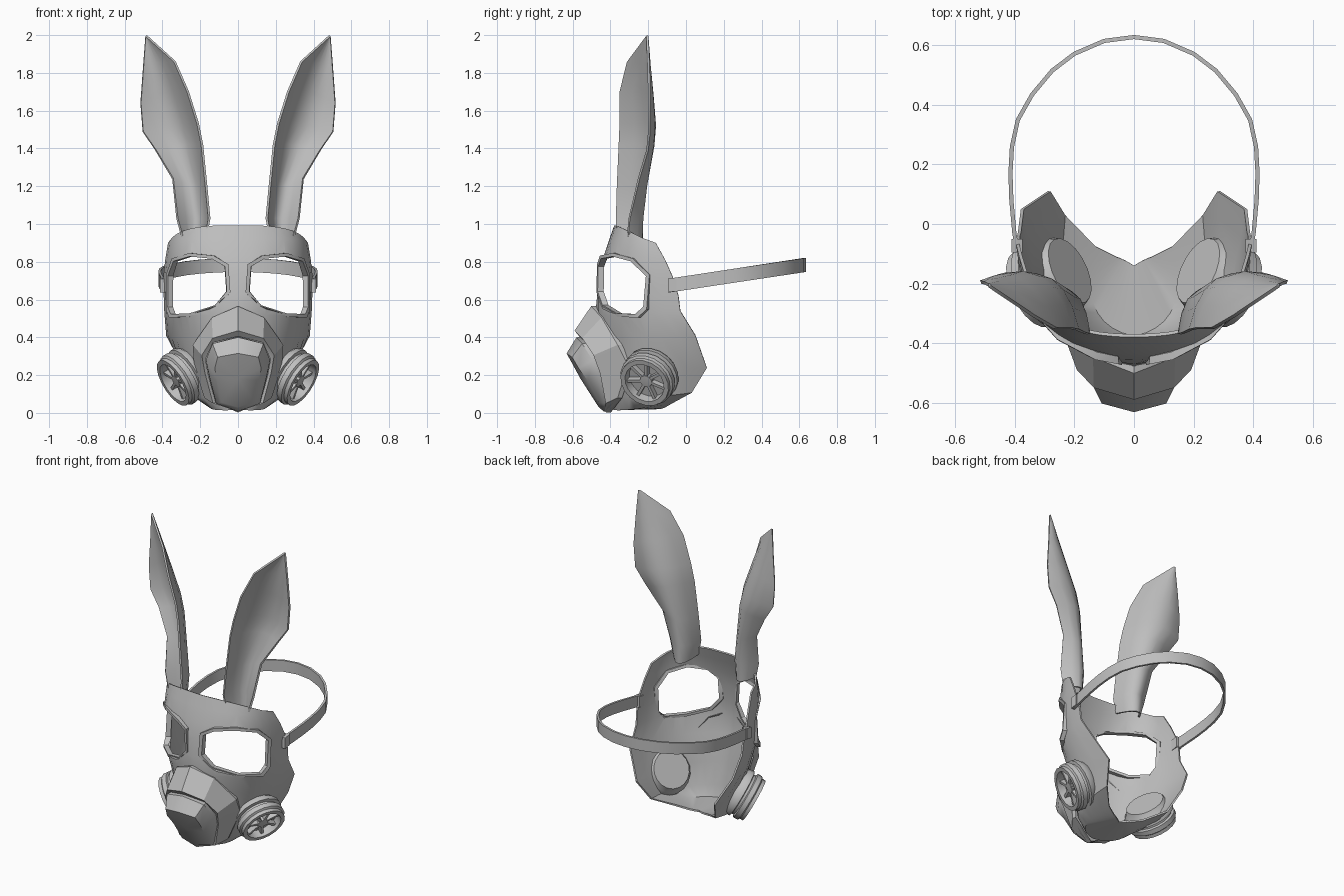
import bpy, bmesh, math
from mathutils import Vector as V

if "Cube" in bpy.data.objects:
    bpy.data.objects.remove(bpy.data.objects["Cube"])

grey = bpy.data.materials.new("matte_grey")
grey.diffuse_color = (0.52, 0.52, 0.52, 1)
grey.use_nodes = True
grey.node_tree.nodes["Principled BSDF"].inputs["Base Color"].default_value = grey.diffuse_color


def make(name, verts, faces):
    """Mesh object from points and faces, welded."""
    bm = bmesh.new()
    vs = [bm.verts.new(v) for v in verts]
    for f in faces:
        bm.faces.new([vs[i] for i in f])
    bmesh.ops.remove_doubles(bm, verts=bm.verts, dist=0.0005)
    bmesh.ops.recalc_face_normals(bm, faces=bm.faces)
    me = bpy.data.meshes.new(name)
    bm.to_mesh(me)
    bm.free()
    ob = bpy.data.objects.new(name, me)
    bpy.context.collection.objects.link(ob)
    me.materials.append(grey)
    return ob


def loft(name, rows, ring=False, caps=False, loop=False):
    """Skin rows of points; ring closes each row, loop joins last row to first."""
    n, m = len(rows[0]), len(rows)
    faces = [(r * n + c, r * n + (c + 1) % n, (r + 1) % m * n + (c + 1) % n, (r + 1) % m * n + c)
             for r in range(m if loop else m - 1) for c in range(n if ring else n - 1)]
    if caps:
        faces += [tuple(range(n)), tuple(range((m - 1) * n, m * n))]
    return make(name, [p for r in rows for p in r], faces)


def finish(ob, thick=0, mirror=True, cutter=None, angle=35):
    """Mirror, thicken, cut, then shade smooth with sharp edges kept."""
    bpy.ops.object.select_all(action='DESELECT')
    bpy.context.view_layer.objects.active = ob
    ob.select_set(True)
    if mirror:
        md = ob.modifiers.new("mirror", 'MIRROR')
        md.merge_threshold = 0.002
    if thick:
        md = ob.modifiers.new("thick", 'SOLIDIFY')
        md.thickness, md.offset = thick, 0
    if cutter:
        md = ob.modifiers.new("cut", 'BOOLEAN')
        md.object, md.solver = cutter, 'EXACT'
    for md in list(ob.modifiers):
        bpy.ops.object.modifier_apply(modifier=md.name)
    bm = bmesh.new()
    bm.from_mesh(ob.data)
    bmesh.ops.recalc_face_normals(bm, faces=bm.faces)
    bm.to_mesh(ob.data)
    bm.free()
    bpy.ops.object.shade_smooth_by_angle(angle=math.radians(angle))
    return ob


def bezier(a, k, b, n):
    return [a * (1 - t) ** 2 + k * 2 * t * (1 - t) + b * t * t for t in (i / n for i in range(n + 1))]


# Eye openings: rim points, pushed out and in from an axis inside the face
eye = [V(p) for p in [(.055, -.455, .785), (.13, -.44, .83), (.25, -.375, .843), (.338, -.275, .815),
                      (.366, -.19, .73), (.367, -.205, .55), (.352, -.25, .508), (.25, -.35, .512),
                      (.11, -.43, .56), (.045, -.458, .64)]]
mid = sum(eye, V()) / len(eye)


def rim(scale, push):
    out = []
    for p in eye:
        d = V((p.x - .08, p.y + .05, 0)).normalized()
        out.append(mid + (p - mid) * scale + d * push)
    return out


cutter = finish(loft("eye_cutter", [rim(.95, -.12), rim(.95, .12)], ring=True, caps=True))
cutter.hide_render = True

# Face shell: centre (y, z), pull point and rear edge point of each half section
sections = [
    (-.375, .99, (.28, -.375, 1.0), (.345, -.23, .925)),
    (-.40, .92, (.34, -.40, .93), (.365, -.16, .90)),
    (-.43, .83, (.355, -.44, .84), (.38, -.11, .81)),
    (-.45, .74, (.36, -.46, .74), (.39, -.07, .72)),
    (-.465, .62, (.36, -.45, .62), (.388, -.04, .62)),
    (-.475, .52, (.36, -.415, .51), (.385, -.03, .54)),
    (-.46, .42, (.345, -.39, .38), (.375, .05, .41)),
    (-.42, .25, (.34, -.36, .20), (.285, .11, .24)),
    (-.40, .10, (.28, -.36, .06), (.235, .03, .11)),
    (-.38, .02, (.20, -.34, .01), (.13, -.075, .055)),
    (-.14, .025, (.03, -.12, .03), (.06, -.11, .035))]
shell = loft("face_shell", [bezier(V((0, y, z)), V(k), V(e), 9) for y, z, k, e in sections])
finish(shell, thick=.011, cutter=cutter)
bpy.data.objects.remove(cutter)

# Raised eye frames
finish(loft("eye_frames", [rim(1.02, -.012), rim(1.02, .014), rim(.91, .02), rim(.91, -.012)],
            ring=True, loop=True), angle=30)

# Muzzle plate, from the rim on the shell to the ridge and back under the snout
edge = [(0, -.49, .565), (.135, -.435, .505), (.235, -.35, .36), (.228, -.295, .25), (.175, -.35, .08), (0, -.41, .002)]
ridge = [(0, -.59, .435), (.135, -.55, .395), (.192, -.49, .305), (.175, -.455, .21), (.132, -.425, .05), (0, -.43, .008)]
lip = [(0, -.565, .405), (.132, -.525, .372), (.172, -.475, .284), (.157, -.44, .2), (.118, -.42, .055), (0, -.42, .015)]
back = [(x * .98, y + .012, z) for x, y, z in edge]
outer = [(x * 1.02, y - .012, z) for x, y, z in edge]
finish(loft("muzzle_plate", [back, outer, ridge, lip], loop=True), angle=28)

# Snout cap with a bevelled front
base = [(0, -.53, .405), (.125, -.50, .37), (.17, -.44, .28), (.155, -.41, .2), (.118, -.41, .05), (0, -.41, .01)]
front = [(0, -.58, .40), (.135, -.55, .367), (.17, -.495, .28), (.153, -.465, .2), (.116, -.432, .05), (0, -.435, .008)]
tip = [(0, -.632, .315), (.108, -.603, .295), (.123, -.568, .235), (.11, -.52, .17), (.088, -.46, .055), (0, -.462, .03)]
finish(loft("snout_cap", [[(0, -.44, .2)] * 6, base, front, tip, [(0, -.558, .18)] * 6]), angle=42)

# Filter canisters: turned profile (radius, distance along axis) plus a spoked grille
axis = V((.78, -.38, -.48)).normalized()
rim_c = V((.345, -.22, .158))
side = axis.cross(V((0, 0, 1))).normalized()
up = side.cross(axis)


def on_axis(r, d, a):
    return rim_c + axis * d + (side * math.cos(a) + up * math.sin(a)) * r


profile = [(0, -.165), (.118, -.165), (.135, -.13), (.15, -.112), (.153, -.085), (.135, -.08), (.135, -.065),
           (.15, -.06), (.15, -.03), (.138, -.022), (.138, 0), (.112, 0), (.108, -.05), (0, -.05)]
N = 18
finish(loft("filter_canisters", [[on_axis(r, d, i * math.tau / N) for i in range(N)] for r, d in profile], ring=True))
finish(loft("filter_hubs", [[on_axis(r, d, i * math.tau / 8) for i in range(8)]
                            for r, d in [(.035, -.05), (.035, -.018), (0, -.015)]], ring=True))
for i in range(7):
    a = i * math.tau / 7
    w = V(on_axis(1, 0, a + math.pi / 2) - rim_c) * .008
    blade = [[on_axis(r, d, a) + w * s for s, d in [(-1, -.052), (1, -.052), (1, -.02), (-1, -.02)]]
             for r in (.02, .11)]
    finish(loft("filter_spoke_%d" % (i + 1), blade, ring=True, caps=True))

# Ears: cupped sections given by inner edge, back and outer edge
ears = [
    ((.168, -.365, .935), (.215, -.235, .91), (.295, -.31, .93)),
    ((.152, -.37, 1.03), (.21, -.232, 1.03), (.322, -.30, 1.03)),
    ((.168, -.365, 1.2), (.23, -.22, 1.2), (.345, -.25, 1.24)),
    ((.19, -.355, 1.42), (.28, -.188, 1.42), (.435, -.205, 1.39)),
    ((.212, -.35, 1.53), (.32, -.18, 1.53), (.503, -.195, 1.49)),
    ((.265, -.35, 1.7), (.375, -.195, 1.7), (.515, -.195, 1.64)),
    ((.335, -.31, 1.86), (.425, -.21, 1.85), (.502, -.198, 1.82)),
    ((.484, -.21, 1.995), (.486, -.206, 1.997), (.489, -.205, 1.995))]
rows = []
for i, m, o in ears:
    i, m, o = V(i), V(m), V(o)
    rows.append(bezier(i, m * 2 - (i + o) / 2, o, 6))
finish(loft("ears", rows), thick=.012, angle=50)

# Head strap, rising towards the back
path = [(.392, -.09), (.402, -.03), (.412, .08), (.415, .17), (.41, .26), (.39, .35), (.342, .435), (.275, .515),
        (.2, .572), (.1, .615), (0, .628)]
strap = []
for x, y in path:
    z = .674 + (y + .09) * .152
    n = V((x, (y - .2) if y > .2 else 0, 0)).normalized() * .007
    strap.append([V((x, y, z + h)) + n * s for s, h in [(-1, -.037), (1, -.037), (1, .037), (-1, .037)]])
finish(loft("head_strap", strap, ring=True), angle=40)

# Strap buckles on the shell sides
buckle = [[(x, y, z) for y, z in [(-.095, .638), (-.05, .645), (-.05, .717), (-.095, .71)]] for x in (.375, .412)]
finish(loft("strap_buckles", buckle, ring=True, caps=True))
